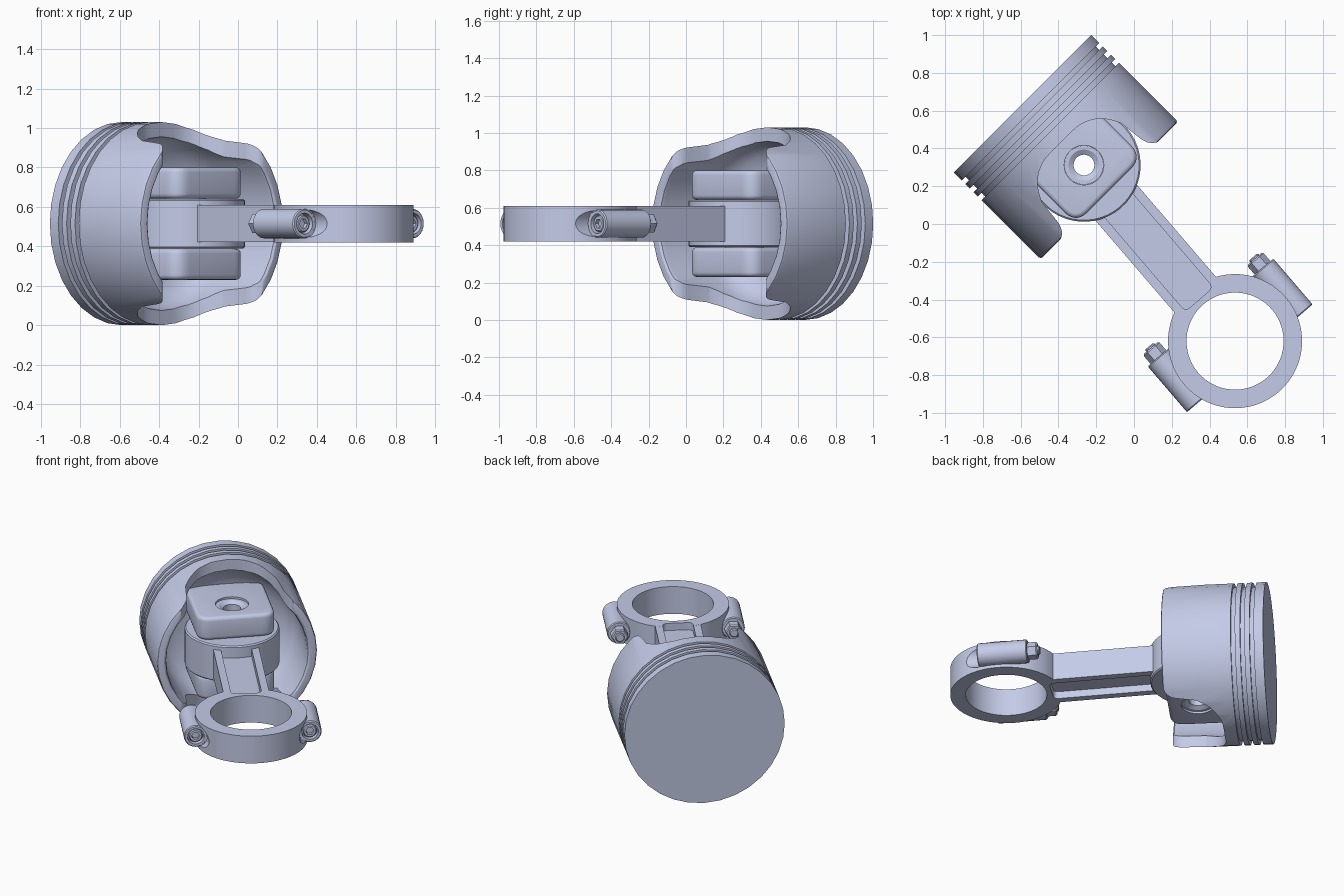
import bpy, bmesh
from math import radians, cos, sin, pi, atan2
from mathutils import Matrix, Vector

if "Cube" in bpy.data.objects:
    bpy.data.objects.remove(bpy.data.objects["Cube"], do_unlink=True)

steel = bpy.data.materials.new("pale blue steel")
steel.use_nodes = True
colour = (0.59, 0.638, 0.855, 1)
steel.diffuse_color = colour
steel.node_tree.nodes["Principled BSDF"].inputs["Base Color"].default_value = colour

# Working frames: x runs along the piston or the rod, z stays up
MID = 0.515
crown = Vector((-0.59, 0.637, MID))
pin = Vector((-0.265, 0.312, MID))
big = Vector((0.535, -0.62, MID))
reach = (big - pin).length
PISTON = Matrix.Translation(crown) @ Matrix.Rotation(-pi / 4, 4, 'Z')
ROD = Matrix.Translation(pin) @ Matrix.Rotation(atan2(big.y - pin.y, big.x - pin.x), 4, 'Z')


def finish(name, bm, frame):
    bmesh.ops.remove_doubles(bm, verts=bm.verts, dist=1e-5)
    bmesh.ops.recalc_face_normals(bm, faces=bm.faces)
    bm.transform(frame)
    mesh = bpy.data.meshes.new(name)
    bm.to_mesh(mesh)
    bm.free()
    mesh.materials.append(steel)
    ob = bpy.data.objects.new(name, mesh)
    bpy.context.collection.objects.link(ob)
    return ob


def lathe(name, profile, frame, axis='X', at=(0, 0, 0), seg=32):
    """Revolve a closed (along, radius) outline about a local axis."""
    bm = bmesh.new()
    rows = []
    for i in range(seg):
        a = 2 * pi * i / seg
        row = []
        for d, r in profile:
            c, s = r * cos(a), r * sin(a)
            co = (d, c, s) if axis == 'X' else (c, s, d)
            row.append(bm.verts.new(Vector(co) + Vector(at)))
        rows.append(row)
    n = len(profile)
    for i in range(seg):
        a, b = rows[i], rows[(i + 1) % seg]
        for j in range(n):
            k = (j + 1) % n
            if profile[j][1] > 0 or profile[k][1] > 0:
                bm.faces.new((a[j], a[k], b[k], b[j]))
    bmesh.ops.dissolve_degenerate(bm, dist=1e-6, edges=bm.edges)
    return finish(name, bm, frame)


def rounded(points, steps=7):
    """Round each (x, y, distance) corner with a quadratic curve."""
    out = []
    for i, (x, y, d) in enumerate(points):
        p = Vector((x, y))
        if not d:
            out.append(p)
            continue
        before, after = Vector(points[i - 1][:2]), Vector(points[(i + 1) % len(points)][:2])
        a = p + (before - p).normalized() * d
        b = p + (after - p).normalized() * d
        for s in range(steps + 1):
            t = s / steps
            out.append(a * (1 - t) ** 2 + p * 2 * t * (1 - t) + b * t * t)
    return out


def box_outline(x0, x1, half, d):
    return rounded([(x0, -half, d), (x1, -half, d), (x1, half, d), (x0, half, d)])


def prism(name, outline, z0, z1, frame, bevel=0):
    """Closed solid between two copies of an outline, with optional rounded rims."""
    bm = bmesh.new()
    low = [bm.verts.new((p.x, p.y, z0)) for p in outline]
    high = [bm.verts.new((p.x, p.y, z1)) for p in outline]
    bm.faces.new(low)
    bm.faces.new(high)
    for i in range(len(low)):
        bm.faces.new((low[i - 1], low[i], high[i], high[i - 1]))
    bmesh.ops.recalc_face_normals(bm, faces=bm.faces)
    if bevel:
        rims = [e for e in bm.edges if abs(e.verts[0].co.z - e.verts[1].co.z) < 1e-6]
        bmesh.ops.bevel(bm, geom=rims, offset=bevel, segments=4, profile=0.5, affect='EDGES')
    return finish(name, bm, frame)


def combine(target, tool, operation='DIFFERENCE'):
    mod = target.modifiers.new("cut", 'BOOLEAN')
    mod.operation, mod.solver, mod.object = operation, 'EXACT', tool
    bpy.context.view_layer.objects.active = target
    bpy.ops.object.modifier_apply(modifier=mod.name)
    bpy.data.objects.remove(tool, do_unlink=True)


# Piston shell: crown, three ring grooves, skirt and hollow inside
R, GROOVE = 0.515, 0.488
outline = [(0, 0), (0, R)]
for start in (0.06, 0.12, 0.18):
    outline += [(start, R), (start, GROOVE), (start + 0.027, GROOVE), (start + 0.027, R)]
outline += [(0.635, R), (0.646, R - 0.005), (0.65, R - 0.017), (0.65, 0.47), (0.642, 0.458),
            (0.62, 0.452), (0.32, 0.45), (0.25, 0.43), (0.2, 0.39), (0.165, 0.32), (0.15, 0.24), (0.15, 0)]
piston = lathe("piston", outline, PISTON)

# Arched openings in the skirt over each pin end
half = [(0.75, 0.42, 0), (0.66, 0.41, 0), (0.65, 0.32, 0.08), (0.44, 0.295, 0), (0.288, 0.225, 0.15)]
arch = rounded(half + [(x, -y, d) for x, y, d in reversed(half)])
for z0, z1 in ((0.2, 0.7), (-0.7, -0.2)):
    combine(piston, prism("arch_cutter", arch, z0, z1, PISTON))

# Pin bosses with counterbored holes, above and below the rod
for side, label in ((1, "upper"), (-1, "lower")):
    z0, z1 = sorted((side * 0.127, side * 0.285))
    boss = prism(label + "_pin_boss", box_outline(0.13, 0.65, 0.25, 0.09), z0, z1, PISTON, 0.025)
    combine(boss, lathe("hole_cutter", [(-0.5, 0), (-0.5, 0.105), (0.5, 0.105), (0.5, 0)],
                        PISTON, axis='Z', at=(0.46, 0, 0)))

# Hollow wrist pin with chamfered bore
lathe("wrist_pin", [(-0.255, 0.055), (-0.272, 0.082), (-0.272, 0.104), (0.272, 0.104),
                    (0.272, 0.082), (0.255, 0.055)], ROD, axis='Z')

# Connecting rod: small end, big end and I-section beam
lathe("rod_small_end", [(-0.126, 0.1), (-0.126, 0.292), (-0.118, 0.3), (0.118, 0.3),
                        (0.126, 0.292), (0.126, 0.1)], ROD, axis='Z', seg=48)
T = 0.095
rod = lathe("connecting_rod", [(-T, 0.257), (-T, 0.355), (T, 0.355), (T, 0.257)],
            ROD, axis='Z', at=(reach, 0, 0), seg=64)
beam = prism("beam", box_outline(0.2, 0.945, 0.145, 0), -T + 0.0005, T - 0.0005, ROD)
combine(rod, beam, 'UNION')
for side in (1, -1):
    z0, z1 = sorted((side * 0.045, side * 0.2))
    combine(rod, prism("pocket_cutter", box_outline(0.15, 0.938, 0.097, 0.035), z0, z1, ROD))

# Bolt sleeves, socket bolts and nuts on both sides of the big end
for side, label in ((1, "left"), (-1, "right")):
    at = (reach, side * 0.363, 0)
    # Clear the ring in front of each bolt head
    combine(rod, lathe("spot_face_cutter", [(0.084, 0), (0.084, 0.054), (0.119, 0.054), (0.119, 0.076),
                                            (0.4, 0.076), (0.4, 0)], ROD, at=at, seg=24))
    lathe(label + "_bolt_sleeve", [(-0.2, 0), (-0.2, 0.069), (-0.194, 0.075), (0.114, 0.075), (0.12, 0.069),
                                   (0.12, 0.053), (0.085, 0.053), (0.085, 0)], ROD, at=at, seg=24)
    bolt = lathe(label + "_bolt_head", [(0.08, 0), (0.08, 0.044), (0.106, 0.044), (0.112, 0.038), (0.112, 0)],
                 ROD, at=at, seg=24)
    combine(bolt, lathe("socket_cutter", [(0.09, 0), (0.09, 0.026), (0.2, 0.026), (0.2, 0)], ROD, at=at, seg=6))
    lathe(label + "_nut", [(-0.19, 0), (-0.19, 0.055), (-0.255, 0.055), (-0.263, 0.048), (-0.263, 0)],
          ROD, at=at, seg=6)
    lathe(label + "_bolt_tip", [(-0.25, 0), (-0.25, 0.03), (-0.27, 0.03), (-0.276, 0.024), (-0.276, 0)],
          ROD, at=at, seg=16)

# Smooth shading with sharp edges kept
bpy.ops.object.select_all(action='DESELECT')
for ob in bpy.context.collection.objects:
    if ob.type == 'MESH':
        ob.select_set(True)
        bpy.context.view_layer.objects.active = ob
bpy.ops.object.shade_smooth_by_angle(angle=radians(30))
